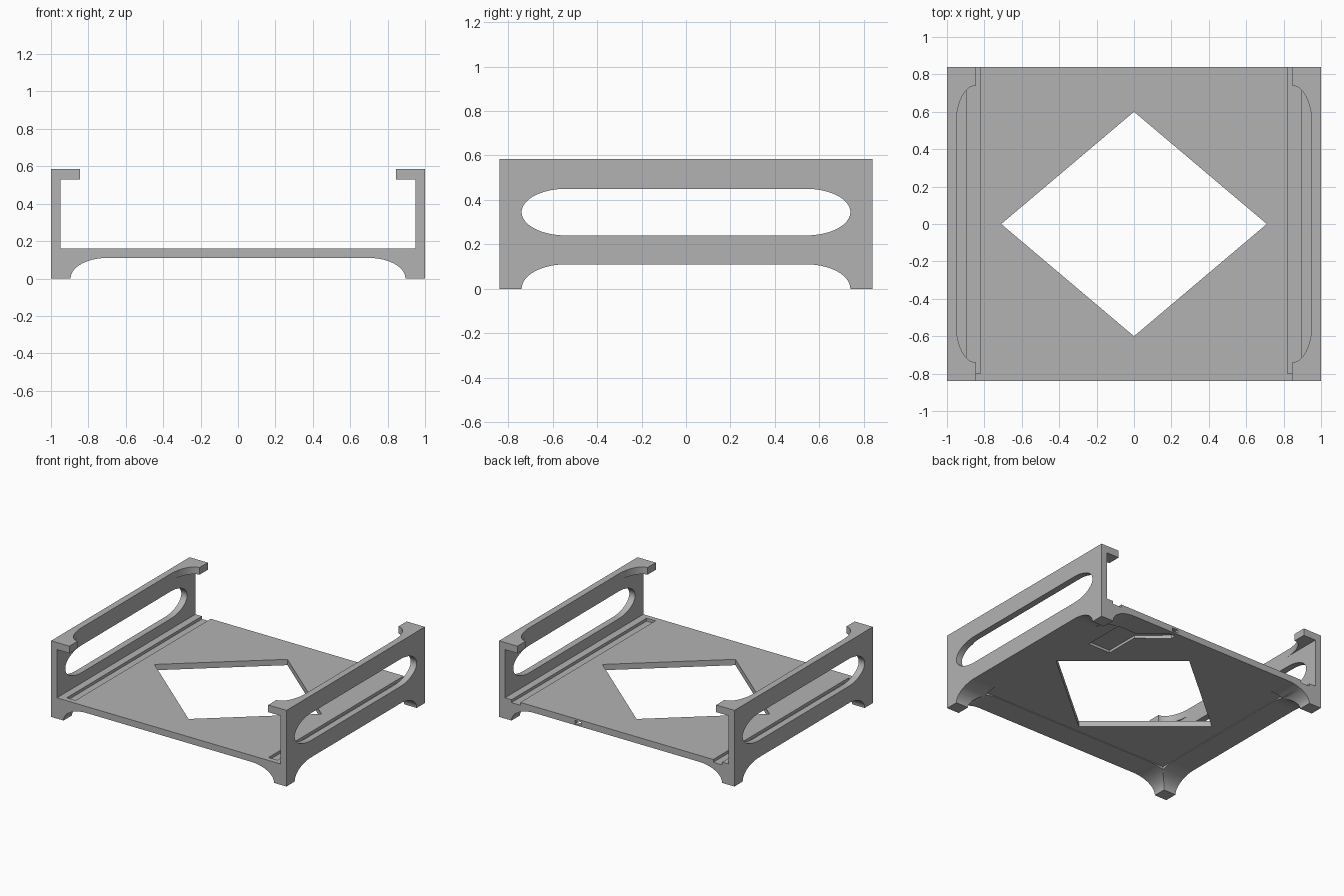
import bpy
import bmesh
from math import sin, cos, pi
from mathutils import Vector

cube = bpy.data.objects.get("Cube")
if cube:
    bpy.data.objects.remove(cube, do_unlink=True)

grey = bpy.data.materials.new("plain grey")
grey.use_nodes = True
grey.diffuse_color = (0.45, 0.45, 0.45, 1)
grey.node_tree.nodes["Principled BSDF"].inputs["Base Color"].default_value = (0.45, 0.45, 0.45, 1)


def prism(name, points, axis, lo, hi):
    """Extrude a 2D outline along an axis between two levels."""
    place = {"x": lambda a, b, t: (t, a, b),
             "y": lambda a, b, t: (a, t, b),
             "z": lambda a, b, t: (a, b, t)}[axis]
    bm = bmesh.new()
    face = bm.faces.new([bm.verts.new(place(a, b, lo)) for a, b in points])
    top = bmesh.ops.extrude_face_region(bm, geom=[face])["geom"]
    shift = Vector(place(0, 0, hi - lo))
    bmesh.ops.translate(bm, vec=shift, verts=[v for v in top if isinstance(v, bmesh.types.BMVert)])
    bmesh.ops.recalc_face_normals(bm, faces=bm.faces)
    mesh = bpy.data.meshes.new(name)
    bm.to_mesh(mesh)
    bm.free()
    obj = bpy.data.objects.new(name, mesh)
    bpy.context.collection.objects.link(obj)
    mesh.materials.append(grey)
    return obj


def rounded(half_a, half_b, ra, rb, centre_b=0.0, steps=16):
    """Rectangle outline with elliptical corners."""
    out = []
    for q, (sa, sb) in enumerate([(1, 1), (-1, 1), (-1, -1), (1, -1)]):
        for i in range(steps + 1):
            t = (q + i / steps) * pi / 2
            p = (sa * (half_a - ra) + ra * cos(t),
                 centre_b + sb * (half_b - rb) + rb * sin(t))
            if not out or (Vector(p) - Vector(out[-1])).length > 1e-5:
                out.append(p)
    if (Vector(out[0]) - Vector(out[-1])).length < 1e-5:
        out.pop()
    return out


def rect(a0, a1, b0, b1):
    return [(a0, b0), (a1, b0), (a1, b1), (a0, b1)]


def cut(obj, *cutter_args):
    """Subtract a prism and bake the result."""
    cutter = prism(*cutter_args)
    cutter.hide_render = True
    mod = obj.modifiers.new("cut", "BOOLEAN")
    mod.operation = "DIFFERENCE"
    mod.solver = "EXACT"
    mod.object = cutter
    bpy.context.view_layer.update()
    graph = bpy.context.evaluated_depsgraph_get()
    mesh = bpy.data.meshes.new_from_object(obj.evaluated_get(graph))
    obj.modifiers.clear()
    obj.data = mesh
    bpy.data.objects.remove(cutter, do_unlink=True)


# Tray body: floor, two side walls and inward lips
half = [(1, 0), (1, 0.585), (0.845, 0.585), (0.845, 0.53), (0.95, 0.53), (0.95, 0.16)]
tray = prism("tray", half + [(-x, z) for x, z in reversed(half)], "y", -0.84, 0.84)

# Arches that leave four corner feet
cut(tray, "front_arch", rounded(0.895, 0.11, 0.195, 0.11), "y", -1, 1)
cut(tray, "side_arch", rounded(0.74, 0.11, 0.2, 0.11), "x", -1.2, 1.2)

# Long slots through the side walls
cut(tray, "wall_slot", rounded(0.74, 0.105, 0.2, 0.105, 0.345), "x", -1.2, 1.2)

# Lips trimmed back to corner tabs
cut(tray, "lip_trim", rounded(0.95, 0.74, 0.105, 0.2), "z", 0.5, 0.7)

# Diamond opening in the floor
cut(tray, "floor_diamond", [(0.71, 0), (0, 0.6), (-0.71, 0), (0, -0.6)], "z", 0.05, 0.3)

# Rail grooves, open at the back
for side in (-1, 1):
    a, b = sorted((side * 0.82, side * 0.895))
    cut(tray, "rail_groove", rect(a, b, -0.8, 0.9), "z", 0.138, 0.2)

# Shallow underside panel, small pocket, cable channel and exit hole
cut(tray, "under_panel", rect(-0.81, 0.81, -0.65, 0.65), "z", 0.05, 0.115)
cut(tray, "under_pocket", rect(0.5, 0.69, 0.33, 0.66), "z", 0.05, 0.135)
cut(tray, "cable_channel", [(0.5, 0.6), (0.54, 0.65), (0.355, 0.81), (0.305, 0.81), (0.305, 0.77)],
    "z", 0.05, 0.135)
cut(tray, "cable_hole", rect(0.305, 0.355, 0.12, 0.145), "y", 0.78, 0.9)

# Smooth curves with crisp edges
bpy.ops.object.select_all(action="DESELECT")
tray.select_set(True)
bpy.context.view_layer.objects.active = tray
bpy.ops.object.shade_smooth_by_angle(angle=pi / 6)
weighted = tray.modifiers.new("even_shading", "WEIGHTED_NORMAL")
weighted.keep_sharp = True
